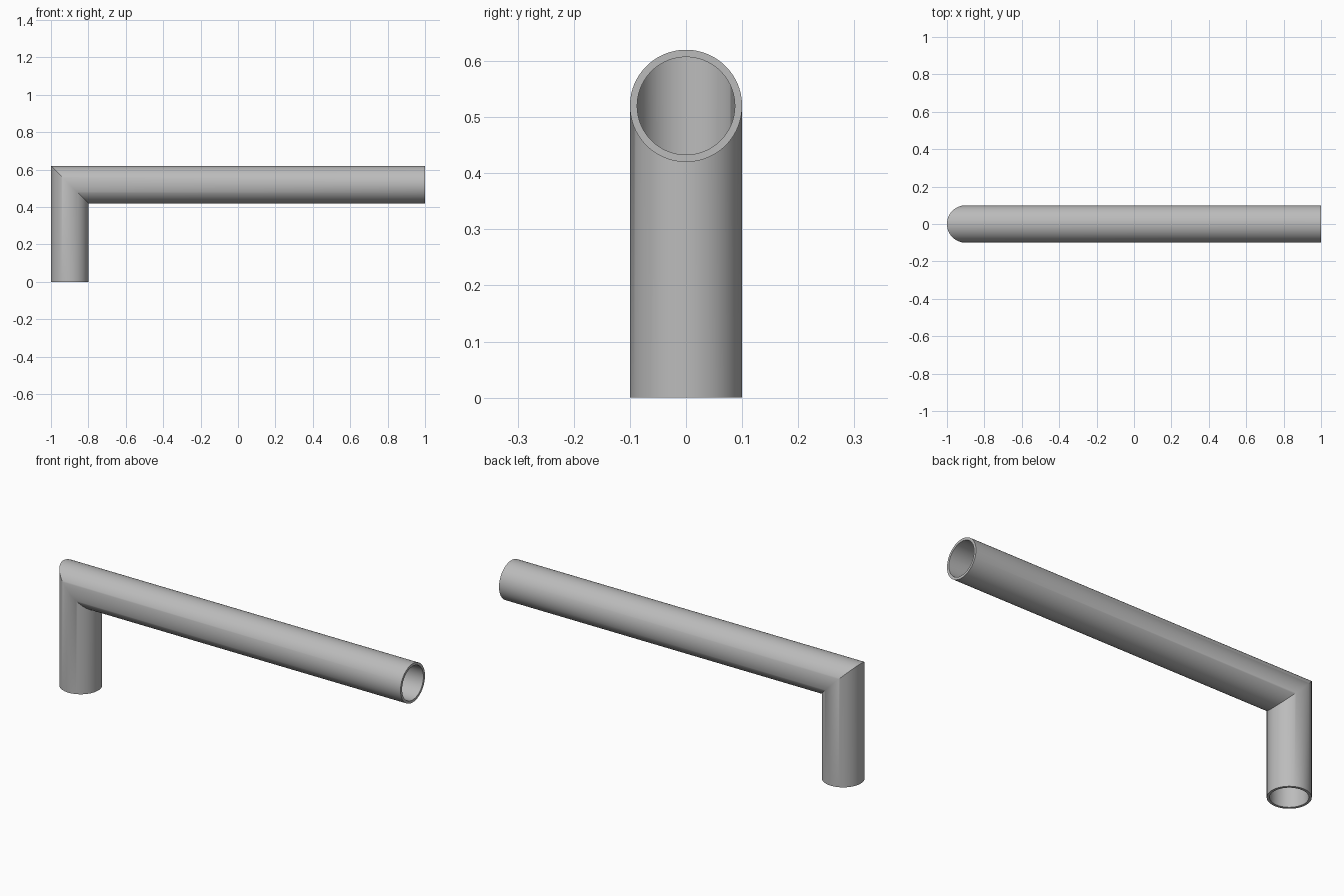
import bpy, bmesh, math

cube = bpy.data.objects.get("Cube")
if cube:
    bpy.data.objects.remove(cube, do_unlink=True)

SIDES = 96
OUTER, INNER = 0.1, 0.087
LEG_X, ARM_Z, ARM_END = -0.9, 0.52, 1.0

# Plain grey metal
grey = bpy.data.materials.new("grey_metal")
grey.use_nodes = True
colour = (0.5, 0.5, 0.5, 1)
grey.diffuse_color = colour
grey.node_tree.nodes["Principled BSDF"].inputs["Base Color"].default_value = colour

bm = bmesh.new()


def ring(radius, place):
    """One loop of the pipe wall: foot, mitre or open end."""
    loop = []
    for i in range(SIDES):
        a = 2 * math.pi * i / SIDES
        c, s = radius * math.cos(a), radius * math.sin(a)
        x = ARM_END if place == "end" else LEG_X + c
        z = 0 if place == "foot" else ARM_Z - c
        loop.append(bm.verts.new((x, s, z)))
    return loop


# Outer wall runs foot to end, inner wall runs back, rims close the loop
places = ["foot", "mitre", "end"]
rings = [ring(OUTER, p) for p in places] + [ring(INNER, p) for p in reversed(places)]
for k, a in enumerate(rings):
    b = rings[(k + 1) % len(rings)]
    for i in range(SIDES):
        j = (i + 1) % SIDES
        bm.faces.new((a[i], a[j], b[j], b[i]))
bmesh.ops.recalc_face_normals(bm, faces=bm.faces)

mesh = bpy.data.meshes.new("mitred_pipe")
bm.to_mesh(mesh)
bm.free()
mesh.materials.append(grey)
pipe = bpy.data.objects.new("mitred_pipe", mesh)
bpy.context.collection.objects.link(pipe)

# Smooth walls, crisp mitre and rims
for o in bpy.context.selected_objects:
    o.select_set(False)
pipe.select_set(True)
bpy.context.view_layer.objects.active = pipe
bpy.ops.object.shade_smooth_by_angle(angle=math.radians(30))
